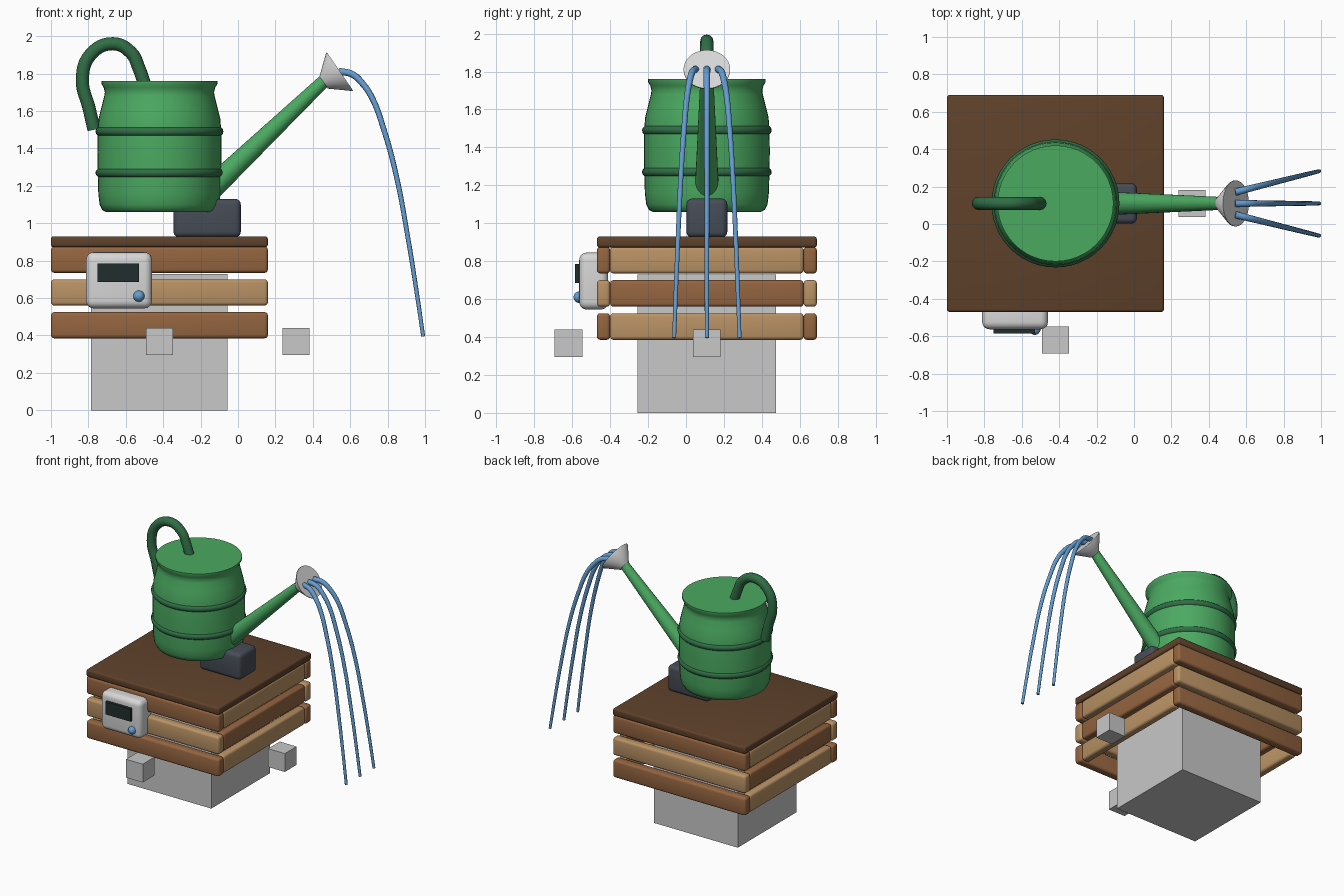
import bpy, bmesh, math
from mathutils import Vector

if "Cube" in bpy.data.objects:
    bpy.data.objects.remove(bpy.data.objects["Cube"], do_unlink=True)


def material(name, color):
    m = bpy.data.materials.new(name)
    m.use_nodes = True
    m.diffuse_color = (*color, 1)
    bsdf = next(n for n in m.node_tree.nodes if n.type == 'BSDF_PRINCIPLED')
    bsdf.inputs["Base Color"].default_value = (*color, 1)
    return m


GREEN = material("leaf green", (0.07, 0.40, 0.12))
DARK_GREEN = material("dark green", (0.03, 0.155, 0.06))
LID = material("dark brown wood", (0.115, 0.054, 0.024))
BROWN = material("brown wood", (0.30, 0.13, 0.052))
TAN = material("tan wood", (0.49, 0.29, 0.13))
GREY = material("stone grey", (0.58, 0.58, 0.58))
LIGHT = material("light grey", (0.68, 0.68, 0.68))
SLATE = material("slate", (0.062, 0.073, 0.095))
WATER = material("water blue", (0.13, 0.34, 0.64))
SCREEN = material("screen black", (0.015, 0.027, 0.027))

CX, CY = -0.42, 0.11          # crate and can axis


def finish(obj, name, mat, smooth=True):
    obj.name = name
    obj.data.materials.clear()
    obj.data.materials.append(mat)
    bpy.ops.object.select_all(action='DESELECT')
    obj.select_set(True)
    bpy.context.view_layer.objects.active = obj
    if smooth:
        bpy.ops.object.shade_smooth_by_angle(angle=math.radians(40))
    return obj


def box(name, mat, low, high, bevel=0.0, segments=3):
    low, high = Vector(low), Vector(high)
    bpy.ops.mesh.primitive_cube_add(size=1, location=(low + high) / 2)
    obj = bpy.context.object
    obj.scale = high - low
    bpy.ops.object.transform_apply(location=False, rotation=False, scale=True)
    if bevel:
        mod = obj.modifiers.new("rounding", 'BEVEL')
        mod.width, mod.segments = bevel, segments
        bpy.ops.object.modifier_apply(modifier=mod.name)
    return finish(obj, name, mat, bevel > 0)


def lathe(name, mat, profile, origin, axis=(0, 0, 1), steps=48):
    """Revolve (radius, height) points around an axis, with closed ends."""
    bm = bmesh.new()
    rings = []
    for r, h in profile:
        angles = [math.tau * i / steps for i in range(steps)]
        rings.append([bm.verts.new((r * math.cos(a), r * math.sin(a), h)) for a in angles])
    for a, b in zip(rings, rings[1:]):
        for i in range(steps):
            j = (i + 1) % steps
            bm.faces.new((a[i], a[j], b[j], b[i]))
    bm.faces.new(rings[0][::-1])
    bm.faces.new(rings[-1])
    mesh = bpy.data.meshes.new(name)
    bm.to_mesh(mesh)
    bm.free()
    obj = bpy.data.objects.new(name, mesh)
    bpy.context.collection.objects.link(obj)
    obj.location = origin
    obj.rotation_euler = Vector(axis).to_track_quat('Z', 'Y').to_euler()
    return finish(obj, name, mat)


def tube(name, mat, points, radius, end_scale=1.0):
    """Smooth round tube through the points, tapering to end_scale."""
    curve = bpy.data.curves.new(name, 'CURVE')
    curve.dimensions = '3D'
    curve.bevel_depth, curve.bevel_resolution = radius, 4
    curve.use_fill_caps, curve.resolution_u = True, 6
    spline = curve.splines.new('BEZIER')
    spline.bezier_points.add(len(points) - 1)
    for i, (bp, p) in enumerate(zip(spline.bezier_points, points)):
        bp.co = p
        bp.handle_left_type = bp.handle_right_type = 'AUTO'
        bp.radius = 1 + (end_scale - 1) * i / (len(points) - 1)
    obj = bpy.data.objects.new(name, curve)
    bpy.context.collection.objects.link(obj)
    bpy.ops.object.select_all(action='DESELECT')
    obj.select_set(True)
    bpy.context.view_layer.objects.active = obj
    bpy.ops.object.convert(target='MESH')
    return finish(bpy.context.object, name, mat)


# Base block and two loose blocks
HB = 0.365
box("base_block", GREY, (CX - HB, CY - HB, 0), (CX + HB, CY + HB, 2 * HB))
for name, x, y in (("front_block", CX, -0.62), ("side_block", 0.31, CY)):
    box(name, GREY, (x - 0.073, y - 0.073, 0.295), (x + 0.073, y + 0.073, 0.44))

# Slatted crate: three rows, wood alternating between rows and sides
H, T = 0.58, 0.07
for row, z in enumerate((0.385, 0.56, 0.735)):
    long_wood, short_wood = (TAN, BROWN) if row == 1 else (BROWN, TAN)
    for side, s in (("back", 1), ("front", -1)):
        ys = sorted((CY + s * H, CY + s * (H - T)))
        box(f"{side}_slat_{row + 1}", long_wood,
            (CX - H, ys[0], z), (CX + H, ys[1], z + 0.14), 0.018)
    for side, s in (("left", 1), ("right", -1)):
        xs = sorted((CX + s * (H - 0.005), CX + s * (H - T)))
        box(f"{side}_slat_{row + 1}", short_wood,
            (xs[0], CY - H + T, z), (xs[1], CY + H - T, z + 0.14), 0.018)
box("crate_lid", LID, (CX - H, CY - H, 0.872), (CX + H, CY + H, 0.93), 0.014)

# Control unit on the front
box("control_unit", LIGHT, (-0.812, -0.563, 0.545), (-0.46, -0.41, 0.845), 0.04, 5)
box("control_screen", SCREEN, (-0.75, -0.585, 0.685), (-0.53, -0.55, 0.785))
bpy.ops.mesh.primitive_uv_sphere_add(segments=24, ring_count=16, radius=0.03,
                                     location=(-0.53, -0.563, 0.61))
finish(bpy.context.object, "control_knob", WATER)

# Pump under the spout
box("pump", SLATE, (-0.345, CY - 0.108, 0.925), (0.015, CY + 0.108, 1.13), 0.03, 4)

# Watering can body and hoops
body = [(0.285, 1.06), (0.305, 1.07), (0.32, 1.10), (0.327, 1.16), (0.33, 1.26),
        (0.332, 1.38), (0.33, 1.50), (0.325, 1.56), (0.31, 1.62), (0.295, 1.68),
        (0.292, 1.70), (0.298, 1.725), (0.31, 1.745), (0.31, 1.76)]
lathe("can_body", GREEN, body, (CX, CY, 0))
for name, z in (("lower_hoop", 1.27), ("upper_hoop", 1.49)):
    bpy.ops.mesh.primitive_torus_add(major_segments=48, minor_segments=12, major_radius=0.317,
                                     minor_radius=0.025, location=(CX, CY, z))
    finish(bpy.context.object, name, DARK_GREEN)

# Curved handle
handle = [(-0.77, 1.5), (-0.795, 1.61), (-0.832, 1.77), (-0.79, 1.9),
          (-0.67, 1.96), (-0.57, 1.91), (-0.53, 1.83), (-0.495, 1.73)]
tube("handle", DARK_GREEN, [(x, CY, z) for x, z in handle], 0.035)

# Tapered spout and sprinkler head
start, end = Vector((-0.17, CY, 1.16)), Vector((0.475, CY, 1.775))
lathe("spout", GREEN, [(0.064, 0), (0.034, (end - start).length)], start, end - start, 24)
tilt = Vector((0.826, 0, 0.565))
lathe("sprinkler_head", LIGHT, [(0.04, -0.105), (0.123, -0.006), (0.123, 0)],
      Vector((0.545, CY, 1.812)), tilt, 32)

# Three falling water jets that fan out
arc = [(0.54, 1.812), (0.61, 1.797), (0.663, 1.75), (0.717, 1.67), (0.78, 1.5),
       (0.845, 1.26), (0.91, 0.914), (0.957, 0.62), (0.99, 0.395)]
for name, s in (("right_jet", -1), ("middle_jet", 0), ("left_jet", 1)):
    path = [(x, CY + s * (0.06 + 0.25 * (x - 0.54)), z) for x, z in arc]
    tube(name, WATER, path, 0.019, 0.55)
